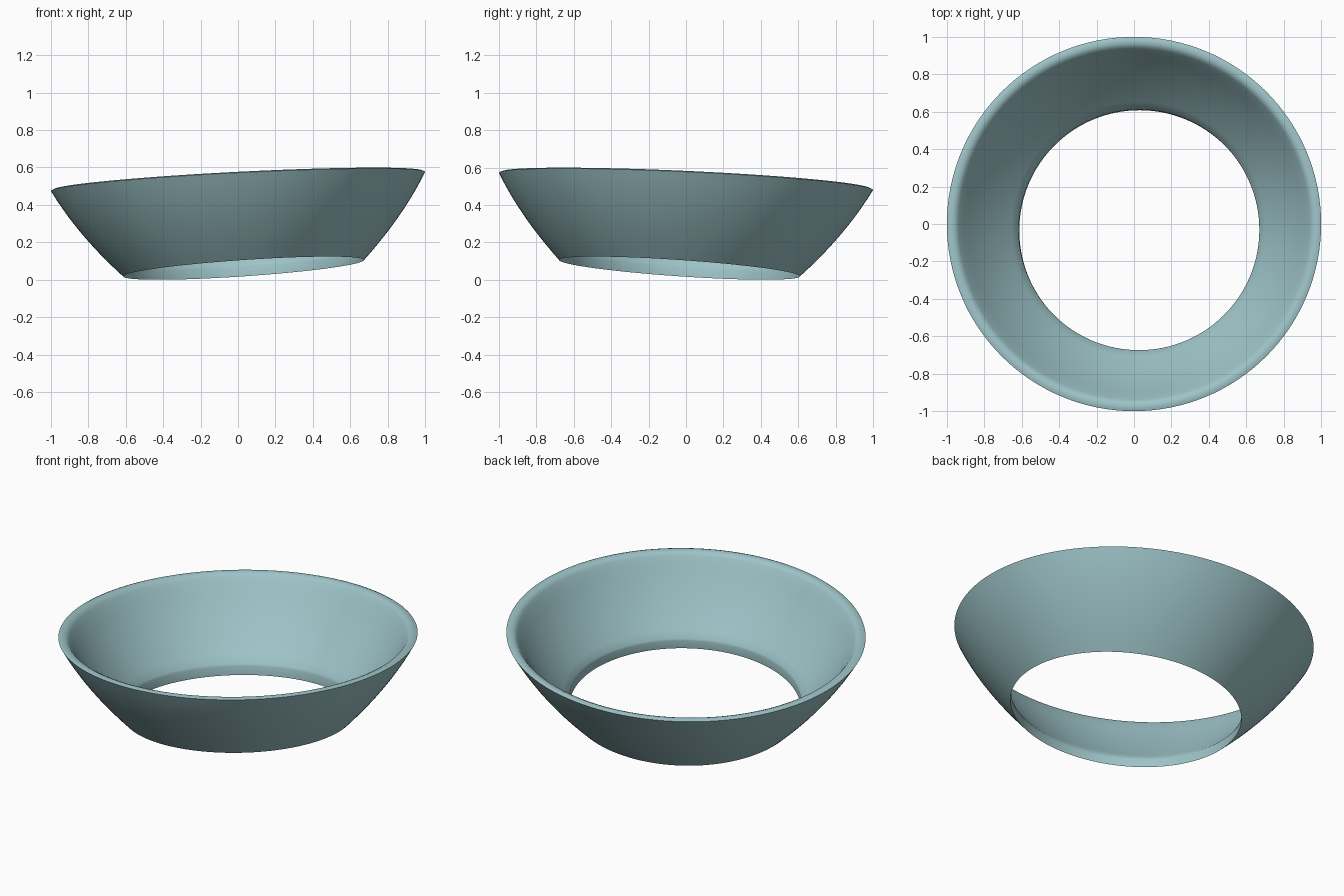
import bpy, bmesh, math

if "Cube" in bpy.data.objects:
    bpy.data.objects.remove(bpy.data.objects["Cube"])

SEG = 128
HEIGHT = 0.465
R0, R1 = 0.643, 1.0      # base and rim radius
BULGE = 0.026            # slight outward curve of the wall


def wall(t):
    """Outer wall point (radius, height along the leaning axis)."""
    return lerp(R0, R1, t) + BULGE * 4 * t * (1 - t), HEIGHT * t


def lerp(a, b, t):
    return a + (b - a) * t


def inside(t):
    """Outer wall point moved inward by the wall thickness."""
    r, s = wall(t)
    dr, ds = R1 - R0 + BULGE * 4 * (1 - 2 * t), HEIGHT
    n = math.hypot(dr, ds)
    thick = lerp(0.040, 0.050, t)
    return r - ds / n * thick, s + dr / n * thick


# Cross-section: outer wall up, rounded lip, inner wall down, short base band
outer = [wall(i / 10) for i in range(11)]
lip = [(0.985, 0.471), (0.965, 0.470), (0.949, 0.463), (0.938, 0.449)]
inner = [inside(i / 20) for i in range(17, 0, -2)]
inner = [p for p in inner if p[0] > R0 + 0.012]
band = [(R0 + 0.004, 0.062), (R0, 0.050)]
profile = outer + lip + inner + band


def ring(bm, r, s):
    """One tilted circle; centre and tilt shift from base to rim."""
    t = s / HEIGHT
    cx, cy, cz = lerp(0.03, 0, t), lerp(-0.035, 0, t), lerp(0.062, 0.526, t)
    sx, sy = lerp(0.068, 0.051, t), lerp(-0.068, -0.046, t)
    verts = []
    for i in range(SEG):
        a = 2 * math.pi * i / SEG
        x, y = r * math.cos(a), r * math.sin(a)
        verts.append(bm.verts.new((cx + x, cy + y, cz + sx * x + sy * y)))
    return verts


# Open leaning bowl ring
bm = bmesh.new()
rings = [ring(bm, r, s) for r, s in profile]
for k, low in enumerate(rings):
    high = rings[(k + 1) % len(rings)]
    for i in range(SEG):
        j = (i + 1) % SEG
        bm.faces.new((low[i], low[j], high[j], high[i]))
bmesh.ops.recalc_face_normals(bm, faces=bm.faces)
mesh = bpy.data.meshes.new("flared_ring")
bm.to_mesh(mesh)
bm.free()

obj = bpy.data.objects.new("flared_ring", mesh)
bpy.context.collection.objects.link(obj)

mat = bpy.data.materials.new("pale_teal")
mat.diffuse_color = (0.34, 0.55, 0.575, 1)
mat.use_nodes = True
mat.node_tree.nodes["Principled BSDF"].inputs["Base Color"].default_value = mat.diffuse_color
mesh.materials.append(mat)

bpy.context.view_layer.objects.active = obj
obj.select_set(True)
bpy.ops.object.shade_smooth_by_angle(angle=math.radians(38))
